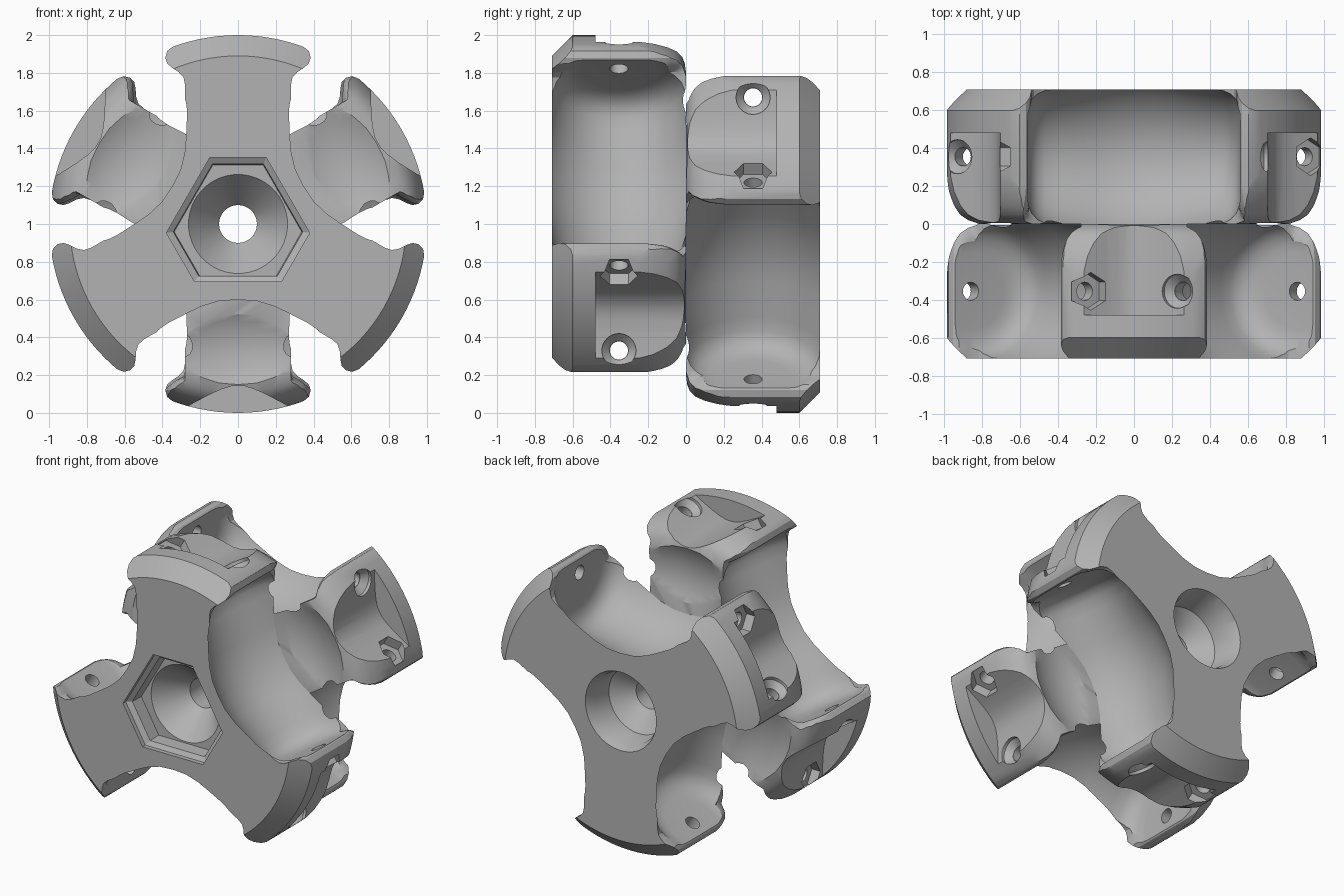
import bpy, bmesh
from math import sin, cos, pi, radians
from mathutils import Matrix, Vector

cube = bpy.data.objects.get("Cube")
if cube:
    bpy.data.objects.remove(cube, do_unlink=True)

grey = bpy.data.materials.new("matte_grey")
grey.use_nodes = True
grey.diffuse_color = (0.45, 0.45, 0.45, 1)
grey.node_tree.nodes["Principled BSDF"].inputs["Base Color"].default_value = (0.45, 0.45, 0.45, 1)

HALF = 0.71          # thickness of one star
MID = -HALF / 2      # depth of the roller axes
AXLE = 0.67          # distance of the roller axes from the wheel axis
NECK = 0.28          # half width of an arm
ARMS = [90, 210, 330]
GAPS = [30, 150, 270]


def frame(deg):
    """Local axes: sideways, outward, depth."""
    a = radians(deg)
    return Matrix(((-sin(a), cos(a), 0), (0, 0, 1), (cos(a), sin(a), 0))).to_4x4()


def loft(name, sections, matrix=Matrix()):
    """Closed solid through matching loops of points."""
    bm = bmesh.new()
    loops = [[bm.verts.new(matrix @ Vector(p)) for p in s] for s in sections]
    n = len(loops[0])
    for a, b in zip(loops, loops[1:]):
        for i in range(n):
            j = (i + 1) % n
            bm.faces.new((a[i], a[j], b[j], b[i]))
    bm.faces.new(loops[0])
    bm.faces.new(loops[-1])
    bmesh.ops.recalc_face_normals(bm, faces=bm.faces)
    mesh = bpy.data.meshes.new(name)
    bm.to_mesh(mesh)
    bm.free()
    ob = bpy.data.objects.new(name, mesh)
    bpy.context.collection.objects.link(ob)
    return ob


def lathe_u(name, profile, matrix, n=64, phase=0.0):
    """Turned solid about a roller axis, profile of (sideways, radius)."""
    return loft(name, [[(u, AXLE + r * cos(2 * pi * i / n + phase), MID + r * sin(2 * pi * i / n + phase))
                        for i in range(n)] for u, r in profile], matrix)


def lathe_y(name, profile, n=120):
    """Turned solid about the wheel axis, profile of (depth, radius)."""
    return loft(name, [[(r * cos(2 * pi * i / n), y, r * sin(2 * pi * i / n)) for i in range(n)]
                       for y, r in profile])


def cut(ob, cutters):
    for c in cutters:
        mod = ob.modifiers.new("cut", 'BOOLEAN')
        mod.operation = 'DIFFERENCE'
        mod.solver = 'EXACT'
        mod.object = c
    mesh = bpy.data.meshes.new_from_object(ob.evaluated_get(bpy.context.evaluated_depsgraph_get()))
    ob.modifiers.clear()
    ob.data = mesh
    for c in cutters:
        bpy.data.objects.remove(c, do_unlink=True)


def barrel(matrix, shrink=0.0):
    prof = [(0, .446), (.1, .442), (.2, .424), (.295, .4), (.4, .377), (.47, .358),
            (.51, .335), (.54, .3), (.558, .25), (.562, .2)]
    prof = [(u, r - shrink) for u, r in prof]
    return lathe_u("roller_pocket", [(-u, r) for u, r in prof[:0:-1]] + prof, matrix)


def opening(matrix):
    """Outer slot between two arm heads, flaring toward the mating face."""
    head = [(NECK, .61), (NECK, .735), (.288, .775), (.315, .805), (.35, .828), (.375, .85),
            (.385, .88), (.375, .915), (.345, .94), (.3, 1.2)]
    sections = []
    for y, d in [(-.8, 0), (-.2, 0), (-.13, .012), (-.08, .03), (-.04, .055), (-.015, .08), (.02, .11)]:
        side = []
        for x, s in head:
            x = max(x - d, NECK)
            side.append((cos(pi / 6) * s - x / 2, s / 2 + cos(pi / 6) * x))
        sections.append([(u, r, y) for u, r in side] + [(-u, r, y) for u, r in reversed(side)])
    return loft("head_gap", sections, matrix)


def valley(matrix):
    """Recess on the outside of a head that seats screw and nut."""
    half = [(.03, .857), (.08, .872), (.14, .898), (.23, .945), (.5, 1.1), (.5, 1.3)]
    ring = half + [(-x, s) for x, s in reversed(half)]
    return loft("head_recess", [[(x, s, y) for x, s in ring] for y in (-.48, .1)], matrix)


def star(name):
    ob = lathe_y(name, [(-HALF, .89), (-.6, 1), (-.25, 1), (-.17, .985), (-.1, .96),
                        (-.05, .93), (-.02, .89), (0, .83)])
    cutters = [valley(frame(a)) for a in ARMS]
    for a in GAPS:
        m = frame(a)
        cutters += [barrel(m), opening(m)]
        # axle bore, screw countersink and nut seat
        cutters.append(lathe_u("axle_bore", [(-.95, .048), (.95, .048)], m, 24))
        cutters.append(lathe_u("screw_seat", [(.645, .05), (.685, .09), (.95, .09)], m, 32))
        cutters.append(lathe_u("nut_seat", [(-.95, .1), (-.64, .1)], m, 6, pi / 6))
    # shallow clearance for the rollers of the opposite star
    flip = Matrix.Rotation(pi, 4, 'X')
    cutters += [barrel(flip @ frame(a), .042) for a in GAPS]
    cut(ob, cutters)
    return ob


def motor_seat():
    """Six-sided stepped seat with alternating long and short sides."""
    sections = []
    for y, r in [(-.8, .382), (-.68, .382), (-.66, .345), (-.57, .34)]:
        sections.append([(r * cos(radians(a + d)), y, r * sin(radians(a + d)))
                         for a in ARMS for d in (-23, 23)])
    return loft("hub_seat", sections)


front = star("front_star")
back = bpy.data.objects.new("back_star", front.data.copy())
bpy.context.collection.objects.link(back)
back.data.transform(Matrix.Rotation(pi, 4, 'X'))

# hub bores
cut(front, [motor_seat(),
            lathe_y("cone_bore", [(-.6, .265), (-.57, .262), (-.38, .1), (.1, .1)], 64)])
cut(back, [lathe_y("rear_bore", [(-.1, .1), (.4, .1), (.49, .205), (.51, .23), (.65, .245),
                                 (.71, .27), (.8, .27)], 64)])

# finish
bpy.ops.object.select_all(action='DESELECT')
for ob in (front, back):
    ob.data.transform(Matrix.Translation((0, 0, 1)))
    ob.data.materials.clear()
    ob.data.materials.append(grey)
    ob.select_set(True)
bpy.context.view_layer.objects.active = front
bpy.ops.object.shade_smooth_by_angle(angle=radians(30))
